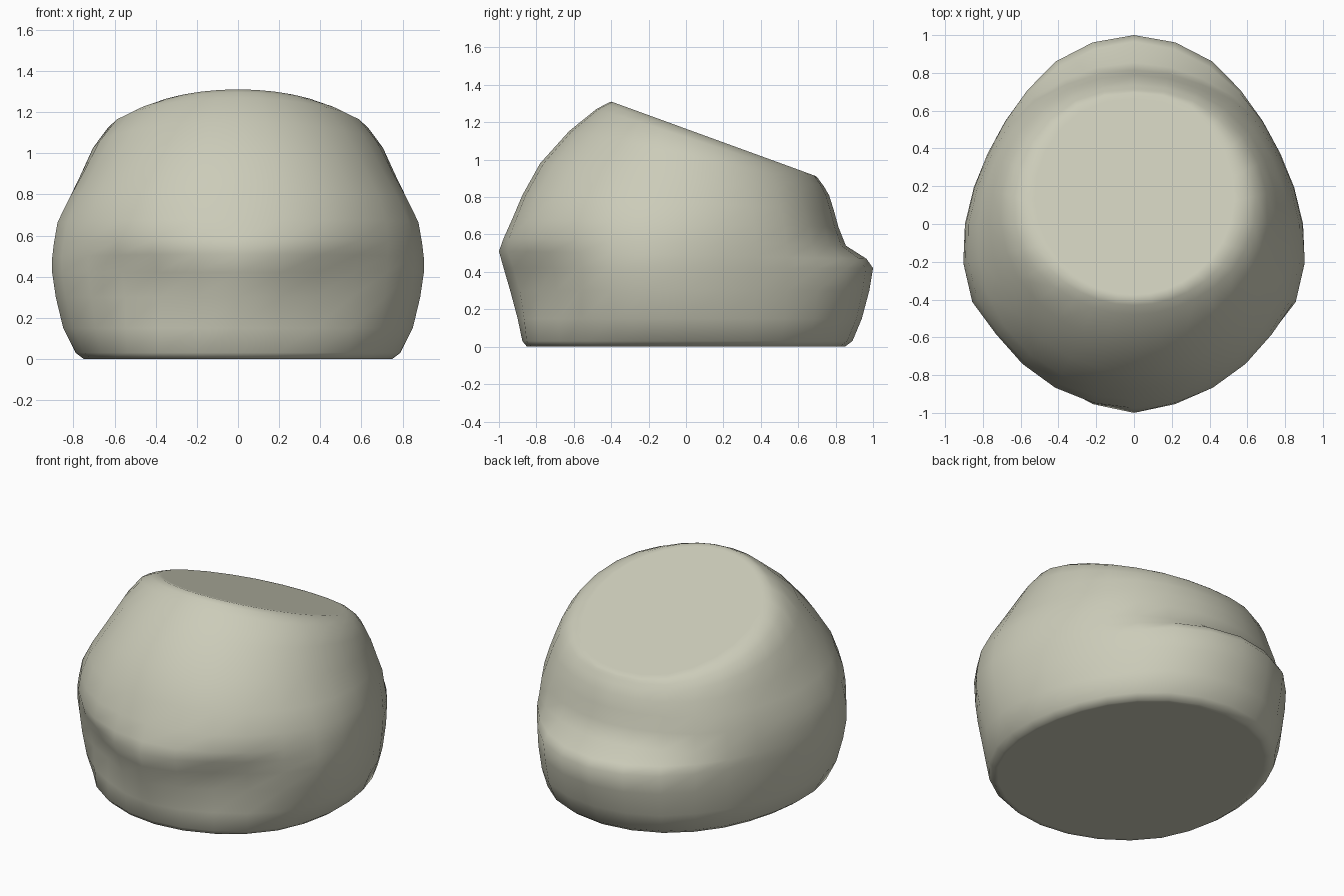
import bpy, bmesh, math

if "Cube" in bpy.data.objects:
    bpy.data.objects.remove(bpy.data.objects["Cube"])

SEG = 28
# control directions in degrees, from front (0) round the side (90) to the back (180)
ANG = [0, 28, 50, 65, 90, 112, 135, 155, 180]
# front height, back height, radius at every control direction
BODY = [
    (0.00, 0.00, (.85, .84, .82, .79, .75, .75, .79, .83, .85)),
    (0.03, 0.03, (.875, .87, .85, .83, .79, .79, .83, .87, .89)),
    (0.15, 0.15, (.90, .87, .885, .89, .85, .83, .86, .92, .94)),
    (0.30, 0.30, (.94, .87, .91, .93, .88, .85, .88, .945, .98)),
    (0.42, 0.42, (.975, .90, .925, .95, .895, .86, .885, .957, 1.0)),
    (0.51, 0.47, (1.0, .94, .93, .95, .895, .86, .88, .925, .965)),
    (0.58, 0.54, (.975, .96, .935, .94, .89, .855, .86, .85, .855)),
    (0.68, 0.64, (.93, .935, .92, .92, .875, .84, .845, .82, .815)),
    (0.81, 0.73, (.875, .885, .875, .86, .825, .81, .81, .795, .79)),
    (0.98, 0.81, (.78, .785, .775, .77, .765, .77, .78, .77, .765)),
]
# upper rings: drop below the sloping top at front and back, then radii
CROWN = [
    (0.24, 0.037, (.625, .635, .655, .675, .705, .73, .745, .745, .735)),
    (0.07, 0.018, (.48, .495, .535, .575, .635, .68, .71, .722, .715)),
    (0.025, 0.006, (.43, .445, .48, .515, .58, .635, .68, .71, .705)),
]
TOP = (.40, .413, .442, .472, .537, .596, .652, .69, .695)


def radius(vals, a):
    """Smooth cubic interpolation round the half turn, mirrored at both ends."""
    a = abs((a + 180) % 360 - 180)
    xs = [-ANG[1]] + ANG + [360 - ANG[-2]]
    ys = [vals[1]] + list(vals) + [vals[-2]]
    i = 1
    while i < len(xs) - 3 and a > xs[i + 1]:
        i += 1
    h = xs[i + 1] - xs[i]
    t = (a - xs[i]) / h
    m0 = (ys[i + 1] - ys[i - 1]) / (xs[i + 1] - xs[i - 1]) * h
    m1 = (ys[i + 2] - ys[i]) / (xs[i + 2] - xs[i]) * h
    return ((2*t**3 - 3*t**2 + 1) * ys[i] + (t**3 - 2*t**2 + t) * m0
            + (3*t**2 - 2*t**3) * ys[i + 1] + (t**3 - t**2) * m1)


bm = bmesh.new()


def ring(vals, height, scale=1.0, cy=0.0):
    out = []
    for k in range(SEG):
        a = 360 * k / SEG
        r = radius(vals, a)
        x = r * math.sin(math.radians(a)) * scale
        y = cy + (-r * math.cos(math.radians(a)) - cy) * scale
        out.append(bm.verts.new((x, y, height(a, y))))
    return out


def blend(front, back):
    return lambda a, y: front + (back - front) * (1 - math.cos(math.radians(a))) / 2


def slope(a, y):
    return 1.165 - 0.364 * y


def below_slope(front, back):
    drop = blend(front, back)
    return lambda a, y: slope(a, y) - drop(a, y)


# stacked rings: flat base, bulging body, rounded crown, sloping flat top
rings = [ring(BODY[0][2], blend(0, 0), 0.97)]
rings += [ring(v, blend(f, b)) for f, b, v in BODY]
rings += [ring(v, below_slope(f, b)) for f, b, v in CROWN]
rings += [ring(TOP, slope, s, 0.15) for s in (1.0, 0.95)]
for lo, hi in zip(rings, rings[1:]):
    for k in range(SEG):
        n = (k + 1) % SEG
        bm.faces.new((lo[k], lo[n], hi[n], hi[k]))
bm.faces.new(rings[0][::-1])
bm.faces.new(rings[-1])
bmesh.ops.recalc_face_normals(bm, faces=bm.faces)

mesh = bpy.data.meshes.new("stone_body")
bm.to_mesh(mesh)
bm.free()
body = bpy.data.objects.new("stone_body", mesh)
bpy.context.collection.objects.link(body)

mat = bpy.data.materials.new("pale grey green stone")
mat.diffuse_color = (0.60, 0.60, 0.485, 1)
mat.use_nodes = True
mat.node_tree.nodes["Principled BSDF"].inputs["Base Color"].default_value = mat.diffuse_color
mesh.materials.append(mat)

bpy.context.view_layer.objects.active = body
body.select_set(True)
bpy.ops.object.shade_smooth_by_angle(angle=math.radians(70))
